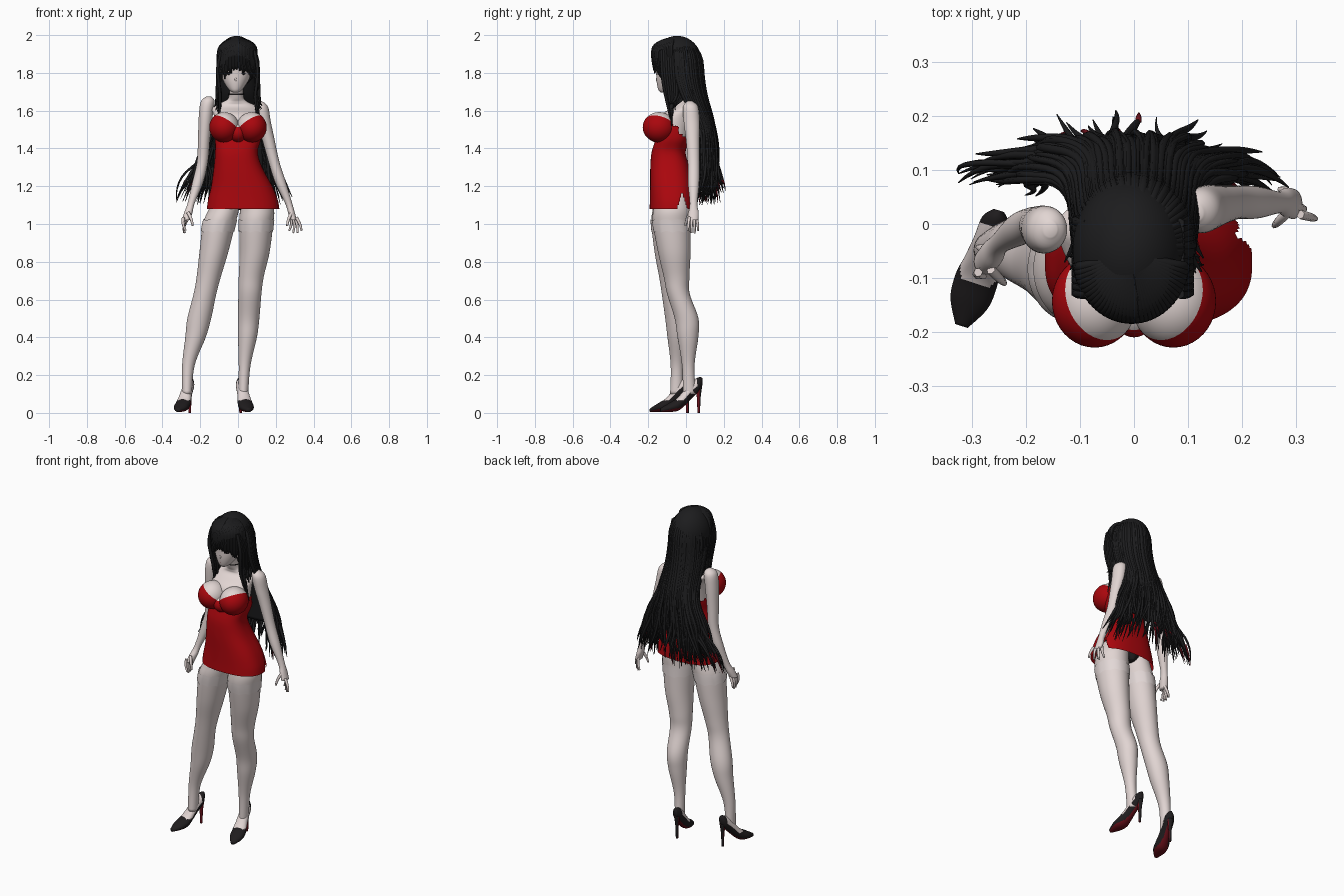
import bpy
import bmesh
import random
from math import sin, cos, pi, copysign
from mathutils import Vector, Matrix

random.seed(4)
if "Cube" in bpy.data.objects:
    bpy.data.objects.remove(bpy.data.objects["Cube"])


def material(name, red, green, blue):
    mat = bpy.data.materials.new(name)
    mat.use_nodes = True
    mat.diffuse_color = (red, green, blue, 1)
    shader = next(n for n in mat.node_tree.nodes if n.type == 'BSDF_PRINCIPLED')
    shader.inputs["Base Color"].default_value = (red, green, blue, 1)
    shader.inputs["Roughness"].default_value = .7
    return mat


skin = material("pale skin", .76, .67, .65)
stocking = material("sheer stocking", .75, .66, .645)
lace = material("stocking lace", .77, .69, .68)
red = material("red satin", .40, .002, .004)
black = material("black hair", .012, .012, .013)
leather = material("black leather", .014, .012, .013)
sole_red = material("dark red sole", .14, .005, .01)


def finish(name, bm, mats, matrix=None):
    """Turn a bmesh into a smooth, coloured object."""
    if matrix:
        bm.transform(matrix)
    mesh = bpy.data.meshes.new(name)
    bm.to_mesh(mesh)
    bm.free()
    for mat in mats:
        mesh.materials.append(mat)
    mesh.shade_smooth()
    obj = bpy.data.objects.new(name, mesh)
    bpy.context.collection.objects.link(obj)
    return obj


def smooth_rows(rows, steps=6):
    """Catmull-Rom interpolation between cross-section rows."""
    rows = [Vector(r) for r in rows]
    result = []
    for i in range(len(rows) - 1):
        before, a = rows[max(i - 1, 0)], rows[i]
        b, after = rows[i + 1], rows[min(i + 2, len(rows) - 1)]
        for k in range(steps):
            t = k / steps
            result.append(a + (b - before) * (t / 2)
                          + (before * 2 - a * 5 + b * 4 - after) * (t * t / 2)
                          + (a * 3 - before - b * 3 + after) * (t * t * t / 2))
    return result + [rows[-1]]


def loft(name, rows, mats, rule=None, remove=None, caps=True, matrix=None, sides=40, power=1):
    """Skin oval rings; each row is height, centre x, centre y, radius x, radius y."""
    bm = bmesh.new()
    angles = [2 * pi * k / sides for k in range(sides)]
    oval = [[copysign(abs(f(a)) ** power, f(a)) for f in (cos, sin)] for a in angles]
    rings = [[bm.verts.new((cx + rx * c, cy + ry * s, z)) for c, s in oval]
             for z, cx, cy, rx, ry in smooth_rows(rows)]
    for upper, lower in zip(rings, rings[1:]):
        for k in range(sides):
            j = (k + 1) % sides
            bm.faces.new((upper[k], upper[j], lower[j], lower[k]))
    if caps:
        bm.faces.new(rings[0])
        bm.faces.new(rings[-1])
    bmesh.ops.recalc_face_normals(bm, faces=bm.faces)
    if rule:
        for face in bm.faces:
            face.material_index = rule(face.calc_center_median(), face.normal)
    if remove:
        gone = [f for f in bm.faces if remove(f.calc_center_median())]
        bmesh.ops.delete(bm, geom=gone, context='FACES')
    return finish(name, bm, mats, matrix)


def ellipsoid(name, centre, radii, mats, cut=None, remove=None):
    """Scaled sphere; an optional plane splits it into two colours."""
    bm = bmesh.new()
    bmesh.ops.create_uvsphere(bm, u_segments=40, v_segments=28, radius=1)
    bmesh.ops.transform(bm, matrix=Matrix.LocRotScale(Vector(centre), None, Vector(radii)),
                        verts=bm.verts)
    if cut:
        point, normal = Vector(cut[0]), Vector(cut[1])
        bmesh.ops.bisect_plane(bm, geom=bm.verts[:] + bm.edges[:] + bm.faces[:],
                               plane_co=point, plane_no=normal)
        for face in bm.faces:
            face.material_index = int((face.calc_center_median() - point).dot(normal) < 0)
    if remove:
        gone = [f for f in bm.faces if remove(f.calc_center_median())]
        bmesh.ops.delete(bm, geom=gone, context='FACES')
    return finish(name, bm, mats)


def strands(name, paths, mat, tip=.15):
    """Tapered tubes; each path is a thickness and its points."""
    curve = bpy.data.curves.new(name, 'CURVE')
    curve.dimensions = '3D'
    curve.bevel_depth = 1
    curve.bevel_resolution = 1
    curve.resolution_u = 5
    curve.use_fill_caps = True
    curve.materials.append(mat)
    for thickness, points in paths:
        spline = curve.splines.new('NURBS')
        spline.points.add(len(points) - 1)
        for p, co in zip(spline.points, points):
            p.co = (*co, 1)
            p.radius = thickness
        spline.points[-1].radius = thickness * tip
        spline.order_u = 3
        spline.use_endpoint_u = True
        spline.use_smooth = True
    obj = bpy.data.objects.new(name, curve)
    bpy.context.collection.objects.link(obj)
    bpy.ops.object.select_all(action='DESELECT')
    obj.select_set(True)
    bpy.context.view_layer.objects.active = obj
    bpy.ops.object.convert(target='MESH')


# Body, head and face
loft("torso", [(1.74, -.01, -.055, .036, .038), (1.67, -.01, -.025, .04, .042),
               (1.645, -.015, -.01, .07, .047), (1.62, -.02, -.005, .122, .06),
               (1.56, -.005, -.05, .118, .095), (1.42, 0, -.07, .105, .08)], [skin])
loft("head", [(1.695, -.013, -.118, .012, .014), (1.71, -.013, -.106, .034, .04),
              (1.75, -.012, -.085, .062, .07), (1.8, -.01, -.075, .08, .083),
              (1.88, -.01, -.07, .086, .092), (1.96, -.01, -.06, .05, .05)], [skin])
ellipsoid("lips", (-.013, -.147, 1.731), (.011, .005, .003), [sole_red])
ellipsoid("nose", (-.012, -.153, 1.765), (.006, .007, .01), [skin])
for name, x in (("right_eye", -.045), ("left_eye", .022)):
    ellipsoid(name, (x, -.145, 1.797), (.017, .007, .008), [leather])
loft("choker", [(1.692, -.01, -.033, .041, .043), (1.684, -.01, -.03, .041, .043)],
     [leather], caps=False)

# Dress with a side slit and low back
loft("dress", [(1.52, 0, -.055, .122, .085), (1.45, 0, -.07, .121, .09),
               (1.38, -.008, -.092, .113, .09), (1.3, 0, -.085, .128, .104),
               (1.2, .02, -.075, .162, .115), (1.13, .026, -.072, .184, .119),
               (1.08, .027, -.072, .192, .121)], [red], caps=False, sides=120, power=.8,
     remove=lambda c: (c.y > -.04 and c.z > 1.46 - c.y / 2)
     or (c.x > .1 and abs(c.y + .02) < (1.17 - c.z) * .3))
loft("underwear", [(1.24, .01, -.07, .1, .09), (1.15, .02, -.07, .13, .09),
                   (1.1, .01, -.06, .06, .08), (1.075, .01, -.05, .02, .06)], [leather])
for name, side in (("right", -1), ("left", 1)):
    ellipsoid(name + "_breast", (side * .073, -.143, 1.512), (.079, .086, .08), [skin, red],
              cut=((side * .065, -.2, 1.553), (-.65 * side, .35, 1)))
ellipsoid("dress_bridge", (0, -.15, 1.482), (.045, .06, .05), [skin, red],
          cut=((0, -.2, 1.515), (0, .4, 1)))

# Legs with stockings and scalloped lace bands
legs = {
    "right": [(1.17, -.05, -.07, .07, .085), (1.08, -.074, -.078, .08, .098),
              (1, -.1, -.083, .086, .1),
              (.85, -.128, -.08, .076, .086), (.72, -.155, -.075, .064, .067),
              (.63, -.175, -.07, .06, .058), (.5, -.205, -.05, .063, .06),
              (.4, -.225, -.045, .054, .053), (.25, -.263, -.047, .033, .034),
              (.1, -.27, -.05, .026, .034)],
    "left": [(1.17, .08, -.07, .075, .085), (1.08, .1, -.073, .09, .1),
             (1, .096, -.075, .09, .1),
             (.85, .088, -.062, .079, .086), (.72, .07, -.05, .066, .068),
             (.63, .063, -.04, .061, .06), (.5, .056, .003, .057, .063),
             (.4, .05, .01, .05, .055), (.25, .035, .012, .031, .033),
             (.1, .028, .018, .026, .034)]}
for name, rows in legs.items():
    loft(name + "_leg", rows, [skin, stocking], rule=lambda c, n: int(c.z < 1))
    ring = Vector((0, 0, 0, .004, .004))
    band = [r + ring for r in smooth_rows(rows) if .93 < r[0] < 1.03]
    obj = loft(name + "_lace_band", band, [lace], caps=False, sides=80)
    for i, v in enumerate(obj.data.vertices):
        v.co.z += .008 * abs(sin(i % 80 * pi / 8))

# High heeled shoes
shoe = [(0, 0, .165, .01, .022), (.02, 0, .15, .026, .038), (.06, 0, .118, .029, .046),
        (.1, 0, .075, .034, .042), (.135, 0, .044, .04, .034),
        (.18, 0, .028, .036, .023), (.225, 0, .014, .012, .01)]


def shoe_colour(c, n):
    if n.y > 0 and .035 < c.z < .14 and c.y > .065:
        return 1
    return 2 if n.y < -.6 else 0


for name, back, toe in (("right", (-.25, .025, 0), (-.32, -.19, 0)),
                        ("left", (.01, .085, 0), (.057, -.13, 0))):
    back, up = Vector(back), Vector((0, 0, 1))
    ahead = (Vector(toe) - back).normalized()
    frame = Matrix((up.cross(ahead), up, ahead)).transposed().to_4x4()
    loft(name + "_shoe", shoe, [leather, stocking, sole_red], shoe_colour,
         matrix=Matrix.Translation(back) @ frame)
    x, y, _ = back + ahead * .018
    loft(name + "_heel", [(.14, x, y, .018, .018), (.08, x, y, .01, .01),
                          (0, x, y, .007, .007)], [leather, sole_red],
         rule=lambda c, n: int(n.y < .2), sides=16)

# Arms, hands and fingers
arms = {
    "right": [(1.675, -.155, -.01, .012, .014), (1.65, -.16, -.01, .036, .04),
              (1.58, -.17, -.01, .037, .044), (1.45, -.18, -.005, .032, .037),
              (1.33, -.188, 0, .029, .031), (1.22, -.213, -.01, .029, .03),
              (1.11, -.248, -.035, .019, .02), (1.06, -.263, -.055, .022, .026),
              (1.02, -.275, -.07, .022, .024)],
    "left": [(1.65, .115, .02, .012, .014), (1.62, .122, .024, .037, .04),
             (1.54, .138, .03, .036, .042), (1.45, .16, .035, .033, .036),
             (1.33, .19, .04, .029, .031), (1.22, .225, .04, .029, .03),
             (1.11, .268, .04, .019, .02), (1.06, .283, .04, .018, .027),
             (1.02, .295, .037, .017, .028)]}
for name, rows in arms.items():
    loft(name + "_arm", rows, [skin])
    z, x, y, _, _ = rows[-1]
    out = 1 if x > 0 else -1
    fingers = []
    for k in range(4):
        spread = (k - 1.5) * .013
        a = Vector((x - spread * .7 * out, y + spread, z + .015))
        fingers.append((.0085, [a, a + Vector((out * .016 - spread * .4, spread * .3, -.035)),
                                a + Vector((out * .008 - spread, spread * .4, -.09 + abs(spread)))]))
    a = Vector((x - out * .01, y - .015, z + .04))
    fingers.append((.009, [a, a + Vector((-out * .02, -.02, -.03)),
                           a + Vector((-out * .025, -.025, -.07))]))
    strands(name + "_fingers", fingers, skin, tip=.6)

# Hair cap and solid back mass
ellipsoid("hair_cap", (-.007, -.047, 1.86), (.107, .13, .136), [black],
          remove=lambda c: c.z < 1.86 and c.y < -.07)
loft("hair_mass", [(1.85, -.005, -.01, .1, .085), (1.7, 0, .025, .098, .065),
                   (1.6, 0, .075, .105, .045), (1.45, 0, .105, .125, .035),
                   (1.3, 0, .115, .13, .022)], [black])

# Long back strands radiating outward toward ragged tips
jitter = random.uniform
back_hair, red_tips = [], []
for i in range(145):
    a = jitter(-1.7, 1.7)
    s, c = sin(a), cos(a)
    flare = s * jitter(.17, .25) + jitter(-.05, .03)
    if i % 9 == 0:
        flare *= 1.35
    reach = c * jitter(.02, .14)
    middle = (.185 * s + jitter(-.035, .025), .095 + .075 * c + jitter(-.02, .01), 1.36)
    lower = (flare * .9, .08 + c * .03 + reach * .5 + jitter(-.01, .02), 1.23)
    end = (max(-.325, min(.34, flare * 1.05)), .07 + reach + jitter(-.015, .015),
           jitter(1.1, 1.22))
    back_hair.append((jitter(.005, .009), [
        (-.005, -.04, 1.985), (.105 * s, -.045 + .128 * c, 1.95),
        (.11 * s, -.035 + .128 * c, 1.72), (.12 * s, .085 + .07 * c, 1.52),
        middle, lower, end]))
    if i % 16 == 3:
        red_tips.append((.006, [lower, Vector(lower).lerp(end, .5) + Vector((0, .01, .01)),
                                Vector(end) + Vector((0, .01, -.005))]))
strands("back_hair", back_hair, black)
strands("red_hair_tips", red_tips, sole_red)

# Fringe and side locks
fringe = []
for k in range(37):
    a = (k - 18) / 18 * 1.4
    s, c = sin(a), cos(a)
    fringe.append((.01, [
        (-.006, -.06, 1.985), (.09 * s, -.06 - .11 * c, 1.965),
        (.106 * s - .006, -.06 - .12 * c, 1.88),
        (.1 * s - .006, -.06 - .11 * c, 1.812 - .05 * s * s + jitter(-.025, .012))]))
strands("fringe", fringe, black, tip=.4)
locks = []
for side in (-1, 1):
    for k in range(12):
        y = -.13 + k * .012
        low = 1.49 if k < 5 else 1.6
        locks.append((.009, [
            (side * .085, y, 1.92), (side * .11 - .004, y, 1.84), (side * .1, y + .01, 1.74),
            (side * .09 + jitter(-.01, .01), y * .7 - .01, 1.65),
            (side * .118 + jitter(-.012, .012), -.08 + jitter(-.02, .03), low + jitter(-.02, .05))]))
strands("side_locks", locks, black)
